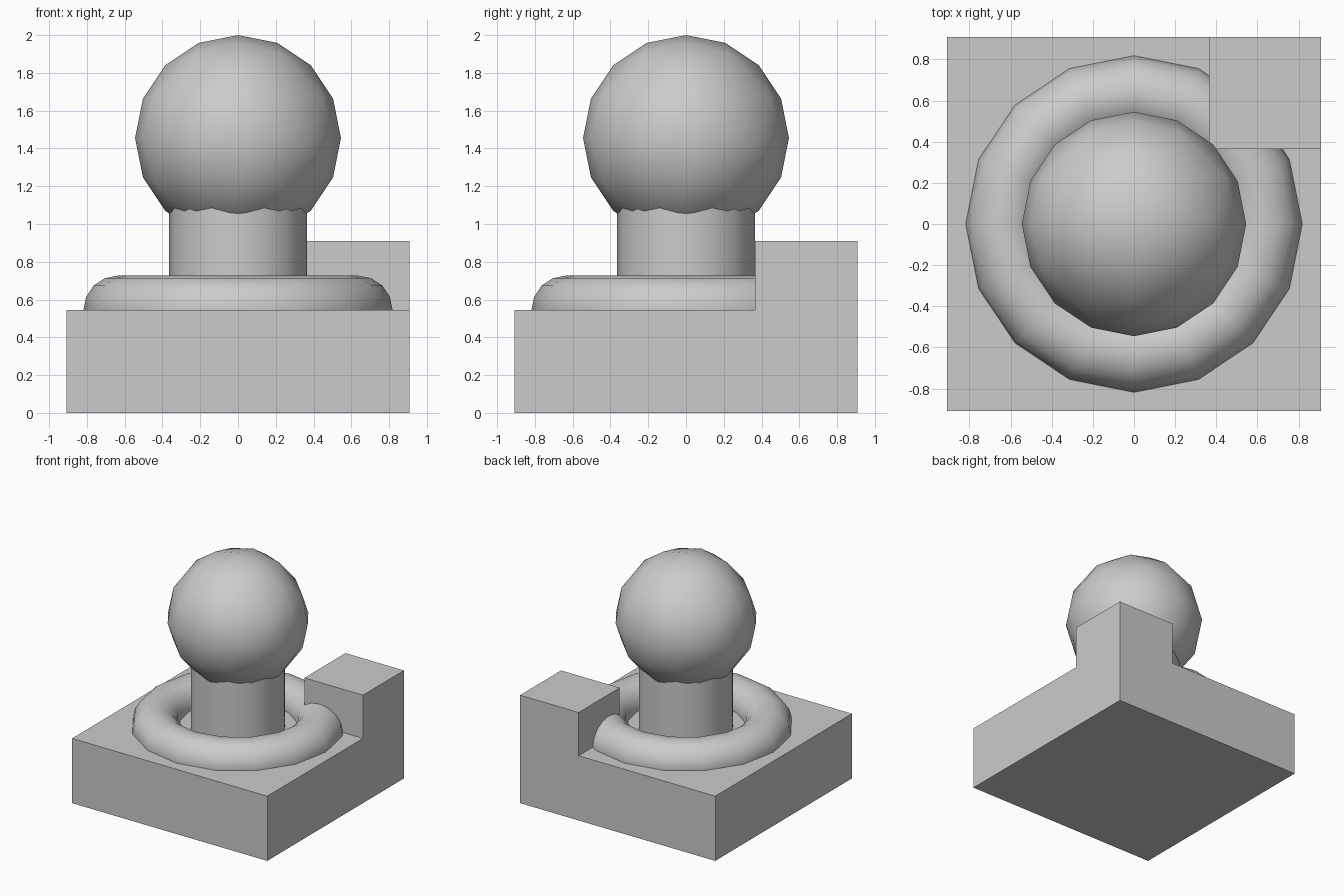
import bpy, bmesh, math
from mathutils import Matrix, Vector

cube = bpy.data.objects.get("Cube")
if cube:
    bpy.data.objects.remove(cube, do_unlink=True)

HALF = 0.909          # half width of the base
DECK = 0.545          # height of the base top
BLOCK = 0.364         # inner corner of the raised block
RADIUS = 0.545        # ball radius

grey = bpy.data.materials.new("plain grey")
grey.use_nodes = True
colour = (0.6, 0.6, 0.6, 1)
grey.diffuse_color = colour
grey.node_tree.nodes["Principled BSDF"].inputs["Base Color"].default_value = colour


def finish(obj, smooth):
    obj.data.materials.append(grey)
    bpy.ops.object.select_all(action="DESELECT")
    obj.select_set(True)
    bpy.context.view_layer.objects.active = obj
    if smooth:
        bpy.ops.object.shade_smooth_by_angle(angle=math.radians(30))


def from_bmesh(name, bm, smooth=False):
    mesh = bpy.data.meshes.new(name)
    bmesh.ops.recalc_face_normals(bm, faces=bm.faces)
    bm.to_mesh(mesh)
    bm.free()
    obj = bpy.data.objects.new(name, mesh)
    bpy.context.collection.objects.link(obj)
    finish(obj, smooth)


# Square base with one corner raised into a block
bm = bmesh.new()
bmesh.ops.create_cube(bm, size=1)
bmesh.ops.transform(bm, verts=bm.verts, matrix=Matrix.Translation((0, 0, DECK / 2))
                    @ Matrix.Diagonal((2 * HALF, 2 * HALF, DECK, 1)))
for axis in (Vector((1, 0, 0)), Vector((0, 1, 0))):
    bmesh.ops.bisect_plane(bm, geom=bm.verts[:] + bm.edges[:] + bm.faces[:],
                           plane_co=axis * BLOCK, plane_no=axis)
corner = [f for f in bm.faces if f.normal.z > 0.9
          and min(f.calc_center_median().xy) > BLOCK]
raised = bmesh.ops.extrude_face_region(bm, geom=corner)["geom"]
bmesh.ops.delete(bm, geom=corner, context="FACES_ONLY")
bmesh.ops.translate(bm, vec=(0, 0, HALF - DECK),
                    verts=[v for v in raised if isinstance(v, bmesh.types.BMVert)])
from_bmesh("base_with_corner_block", bm)

# Ring half sunk into the base
bpy.ops.mesh.primitive_torus_add(major_radius=0.636, minor_radius=0.182,
                                 major_segments=16, minor_segments=16,
                                 location=(0, 0, DECK))
ring = bpy.context.object
ring.name = "ring"
finish(ring, True)

# Round post
bpy.ops.mesh.primitive_cylinder_add(vertices=16, radius=BLOCK, depth=0.65,
                                    location=(0, 0, DECK + 0.325))
post = bpy.context.object
post.name = "post"
finish(post, True)

# Ball: an octahedron subdivided twice, pushed out to a sphere each time
bm = bmesh.new()
poles = [bm.verts.new((0, 0, s)) for s in (1, -1)]
rim = [bm.verts.new((math.cos(a), math.sin(a), 0))
       for a in (i * math.pi / 2 for i in range(4))]
for i in range(4):
    for pole in poles:
        bm.faces.new((rim[i], rim[(i + 1) % 4], pole))
for level in range(2):
    bmesh.ops.subdivide_edges(bm, edges=bm.edges[:], cuts=1, use_grid_fill=True)
    for v in bm.verts:
        v.co.normalize()
bmesh.ops.transform(bm, verts=bm.verts, matrix=Matrix.Translation((0, 0, 2 - RADIUS))
                    @ Matrix.Scale(RADIUS, 4))
from_bmesh("ball", bm, True)
